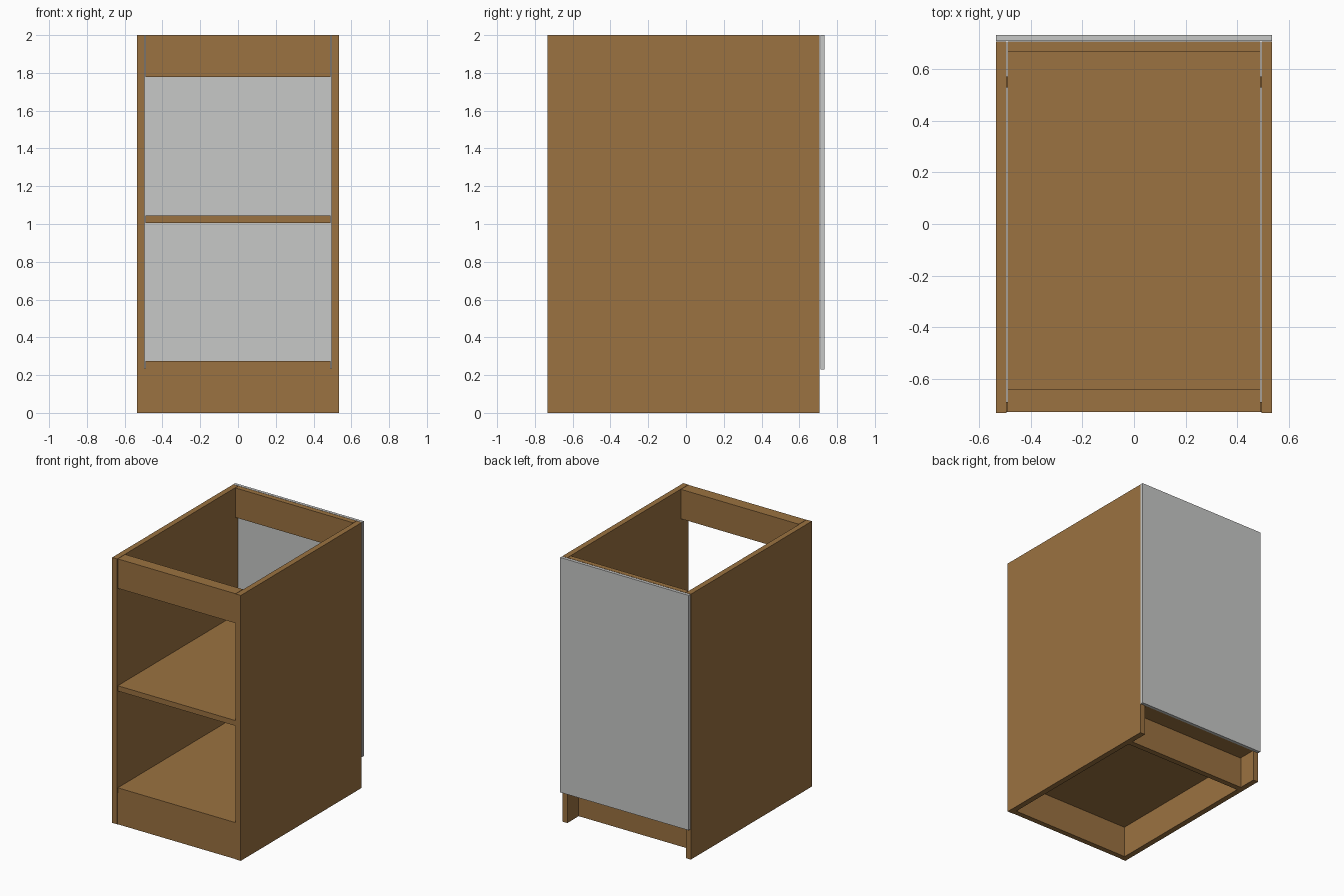
import bpy

if "Cube" in bpy.data.objects:
    bpy.data.objects.remove(bpy.data.objects["Cube"])

def material(name, rgb):
    m = bpy.data.materials.new(name)
    m.diffuse_color = (*rgb, 1.0)
    m.use_nodes = True
    m.node_tree.nodes["Principled BSDF"].inputs["Base Color"].default_value = m.diffuse_color
    return m

wood = material("brown wood", (0.328, 0.168, 0.052))
grey = material("light grey", (0.571, 0.578, 0.571))

def board(name, x, y, z, mat):
    """Box from (min, max) ranges on each axis."""
    bpy.ops.mesh.primitive_cube_add(size=1)
    ob = bpy.context.object
    ob.name = name
    for v in ob.data.vertices:
        v.co = [r[0] if c < 0 else r[1] for c, r in zip(v.co, (x, y, z))]
    ob.data.materials.append(mat)
    return ob

HALF, INNER = 0.536, 0.494      # outer and inner half widths
FRONT, BACK = -0.733, 0.708     # carcass depth
FACE = FRONT + 0.003            # boards sit just behind the side edges
span = (-INNER + 0.003, INNER - 0.003)
full = (-INNER, INNER)

# side panels
board("left_side_panel", (-HALF, -INNER), (FRONT, BACK), (0, 2), wood)
board("right_side_panel", (INNER, HALF), (FRONT, BACK), (0, 2), wood)

# bottom board and middle shelf
for name, z in (("bottom_board", 0.235), ("middle_shelf", 1.004)):
    board(name, span, (FACE, BACK), (z, z + 0.04), wood)

# top rails
board("front_top_rail", span, (FACE, -0.642), (1.778, 2), wood)
board("back_top_rail", span, (0.67, BACK), (1.778, 2), wood)

# base boards under the bottom, the back one set in below the door
board("front_base_board", full, (FACE, FACE + 0.04), (0, 0.235), wood)
board("back_toe_kick", full, (0.53, 0.572), (0, 0.235), wood)

# door covering the back
board("door", (-HALF, HALF), (0.711, 0.733), (0.23, 2), grey)
